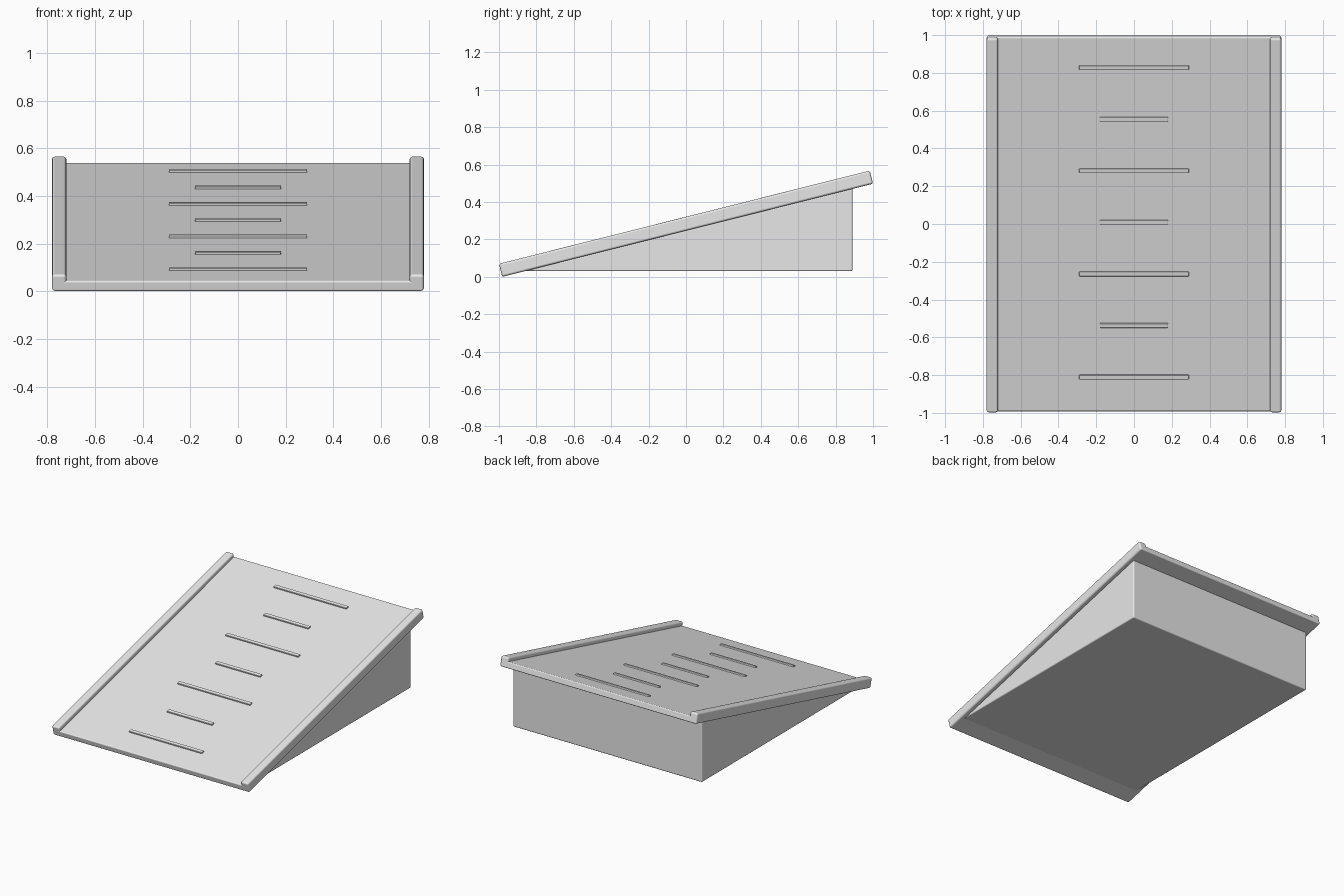
import bpy, bmesh, math
from mathutils import Matrix, Vector

cube = bpy.data.objects.get("Cube")
if cube:
    bpy.data.objects.remove(cube, do_unlink=True)

TILT = math.radians(14.1)
MID_Z = 0.284
LENGTH = 2.044
HALF_WIDTH = 0.78
RAIL_WIDTH = 0.06
UNDERSIDE, DECK_TOP, RAIL_TOP = -0.036, 0.0085, 0.036
SLOPE = Matrix.Translation((0, 0, MID_Z)) @ Matrix.Rotation(TILT, 4, "X")

# Single plain grey
grey = bpy.data.materials.new("light_grey")
grey.use_nodes = True
colour = (0.8, 0.8, 0.8, 1)
grey.diffuse_color = colour
grey.node_tree.nodes["Principled BSDF"].inputs["Base Color"].default_value = colour


def finish(name, bm, bevel):
    bmesh.ops.recalc_face_normals(bm, faces=bm.faces)
    mesh = bpy.data.meshes.new(name)
    bm.to_mesh(mesh)
    bm.free()
    mesh.materials.append(grey)
    obj = bpy.data.objects.new(name, mesh)
    bpy.context.collection.objects.link(obj)
    mod = obj.modifiers.new("rounded_edges", "BEVEL")
    mod.width = bevel
    mod.segments = 3
    mod.harden_normals = True
    bpy.ops.object.select_all(action="DESELECT")
    obj.select_set(True)
    bpy.context.view_layer.objects.active = obj
    bpy.ops.object.shade_smooth_by_angle(angle=math.radians(35))
    return obj


def box(name, low, high, bevel):
    low, high = Vector(low), Vector(high)
    bm = bmesh.new()
    bmesh.ops.create_cube(bm, size=1)
    bmesh.ops.scale(bm, vec=high - low, verts=bm.verts)
    bmesh.ops.translate(bm, vec=(low + high) / 2, verts=bm.verts)
    obj = finish(name, bm, bevel)
    obj.matrix_world = SLOPE
    return obj


# Sloping deck board
end = LENGTH / 2
box("deck", (-HALF_WIDTH + 0.004, -end, UNDERSIDE),
    (HALF_WIDTH - 0.004, end, DECK_TOP), 0.008)

# Raised side rails
for side, name in ((-1, "right_rail"), (1, "left_rail")):
    xs = sorted((side * HALF_WIDTH, side * (HALF_WIDTH - RAIL_WIDTH)))
    box(name, (xs[0], -end, UNDERSIDE), (xs[1], end, RAIL_TOP), 0.012)

# Grip strips, alternating long and short
for i in range(7):
    half = 0.18 if i % 2 else 0.29
    y = 0.012 + (i - 3) * 0.2815
    box(f"grip_strip_{i + 1}", (-half, y - 0.012, DECK_TOP - 0.005),
        (half, y + 0.012, DECK_TOP + 0.01), 0.003)

# Wedge-shaped base under the deck
BASE_Z, BACK_Y, BASE_X = 0.03, 0.89, 0.75
rise = math.tan(TILT)
under_mid = MID_Z + UNDERSIDE / math.cos(TILT) + 0.002
profile = [((BASE_Z - under_mid) / rise, BASE_Z), (BACK_Y, BASE_Z),
           (BACK_Y, under_mid + BACK_Y * rise)]
bm = bmesh.new()
face = bm.faces.new([bm.verts.new((-BASE_X, y, z)) for y, z in profile])
extruded = bmesh.ops.extrude_face_region(bm, geom=[face])["geom"]
bmesh.ops.translate(bm, vec=(2 * BASE_X, 0, 0),
                    verts=[v for v in extruded if isinstance(v, bmesh.types.BMVert)])
finish("wedge_base", bm, 0.008)
